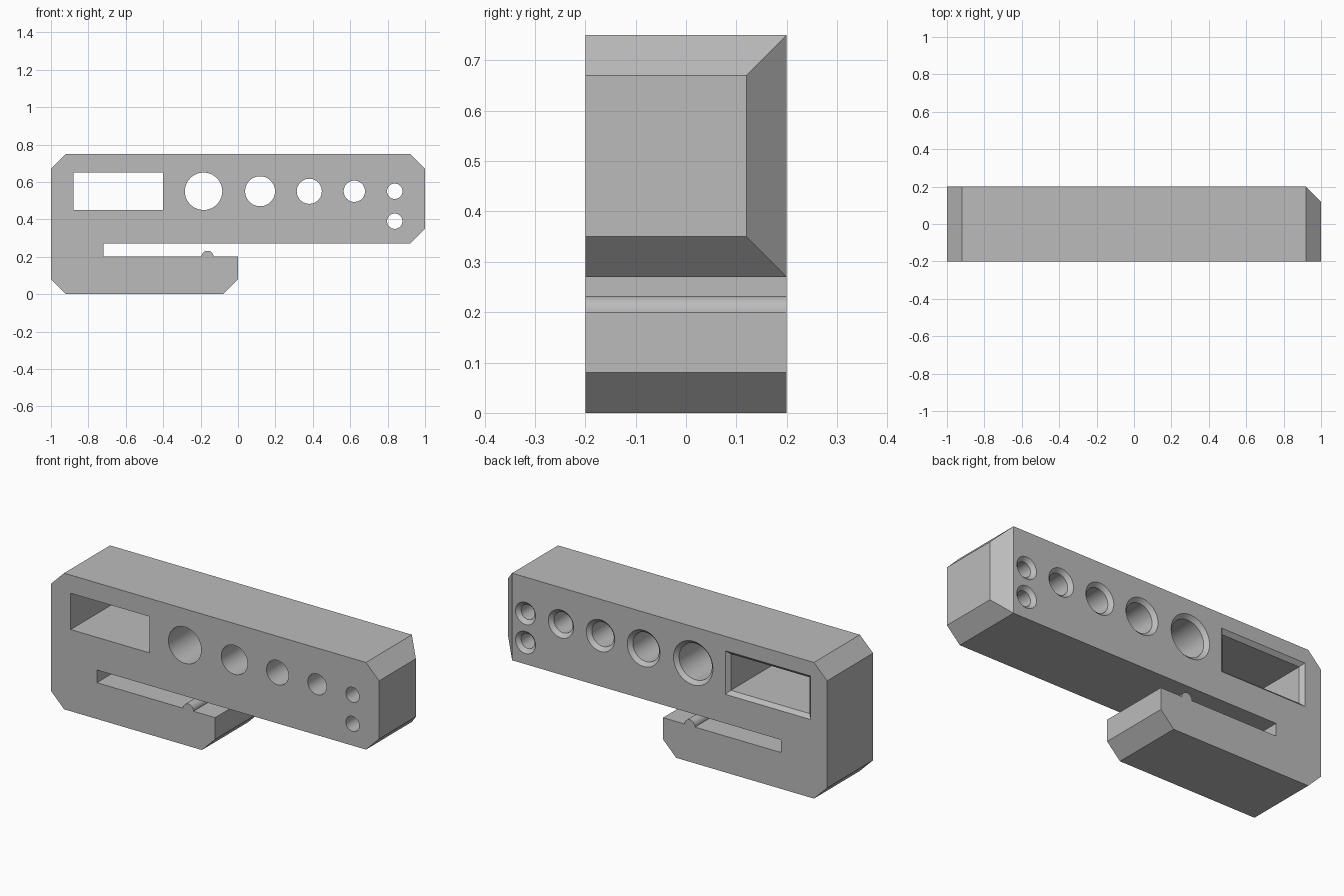
import bpy, bmesh
from math import sin, cos, pi

cube = bpy.data.objects.get("Cube")
if cube:
    bpy.data.objects.remove(cube, do_unlink=True)

DEPTH = 0.2      # half thickness of the block
EDGE = 0.08      # corner chamfer
SINK = 0.02      # countersink on the back openings

grey = bpy.data.materials.new("plain grey")
grey.use_nodes = True
grey.diffuse_color = (0.5, 0.5, 0.5, 1)
grey.node_tree.nodes["Principled BSDF"].inputs["Base Color"].default_value = grey.diffuse_color


def loft(name, sections):
    """Closed solid through a list of (y, outline) sections in the xz plane."""
    bm = bmesh.new()
    rings = [[bm.verts.new((x, y, z)) for x, z in pts] for y, pts in sections]
    n = len(rings[0])
    for a, b in zip(rings, rings[1:]):
        for i in range(n):
            j = (i + 1) % n
            bm.faces.new((a[i], a[j], b[j], b[i]))
    bm.faces.new(rings[0])
    bm.faces.new(rings[-1])
    bmesh.ops.recalc_face_normals(bm, faces=bm.faces)
    mesh = bpy.data.meshes.new(name)
    bm.to_mesh(mesh)
    bm.free()
    mesh.materials.append(grey)
    ob = bpy.data.objects.new(name, mesh)
    bpy.context.collection.objects.link(ob)
    return ob


def circle(x, z, r, n=64):
    return [(x + r * cos(2 * pi * i / n), z + r * sin(2 * pi * i / n)) for i in range(n)]


def rectangle(x, z, w, h):
    return [(x - w, z - h), (x + w, z - h), (x + w, z + h), (x - w, z + h)]


def cutter(outline):
    """Through cutter that flares at the back face; outline(g) is grown by g."""
    return loft("cutter", [(-DEPTH - 0.1, outline(0)), (DEPTH - SINK, outline(0)),
                           (DEPTH + SINK, outline(2 * SINK))])


# Block outline with the long slot and the small half-round ridge on the lower jaw
ridge = [(-0.163 - 0.032 * cos(pi * i / 24), 0.2 + 0.032 * sin(pi * i / 24)) for i in range(25)]
outline = [(-1, EDGE), (-1 + EDGE, 0), (-EDGE, 0), (0, EDGE), (0, 0.2)]
outline += ridge[::-1]
outline += [(-0.72, 0.2), (-0.72, 0.27), (1 - EDGE, 0.27), (1, 0.27 + EDGE),
            (1, 0.75 - EDGE), (1 - EDGE, 0.75), (-1 + EDGE, 0.75), (-1, 0.75 - EDGE)]
body = loft("gauge_block", [(-DEPTH, outline), (DEPTH, outline)])

# Chamfer on the rear vertical edge of one end
bm = bmesh.new()
bm.from_mesh(body.data)
cut = bmesh.ops.bisect_plane(bm, geom=bm.verts[:] + bm.edges[:] + bm.faces[:], dist=1e-5,
                             plane_co=(1, DEPTH - EDGE, 0), plane_no=(1, 1, 0), clear_outer=True)
bmesh.ops.holes_fill(bm, edges=[e for e in bm.edges if e.is_boundary], sides=0)
bmesh.ops.recalc_face_normals(bm, faces=bm.faces)
bm.to_mesh(body.data)
bm.free()

# Rectangular window and graded round holes
cutters = [cutter(lambda g: rectangle(-0.64, 0.55, 0.24 + g, 0.1 + g))]
for x, z, r in [(-0.184, 0.55, 0.1), (0.118, 0.55, 0.08), (0.381, 0.55, 0.067),
                (0.622, 0.55, 0.057), (0.838, 0.55, 0.041), (0.838, 0.39, 0.041)]:
    cutters.append(cutter(lambda g: circle(x, z, r + g)))

bpy.ops.object.select_all(action='DESELECT')
bpy.context.view_layer.objects.active = body
body.select_set(True)
for c in cutters:
    mod = body.modifiers.new("opening", 'BOOLEAN')
    mod.operation = 'DIFFERENCE'
    mod.solver = 'EXACT'
    mod.object = c
    bpy.ops.object.modifier_apply(modifier=mod.name)
    bpy.data.objects.remove(c, do_unlink=True)

bpy.ops.object.shade_smooth_by_angle(angle=pi / 6)
